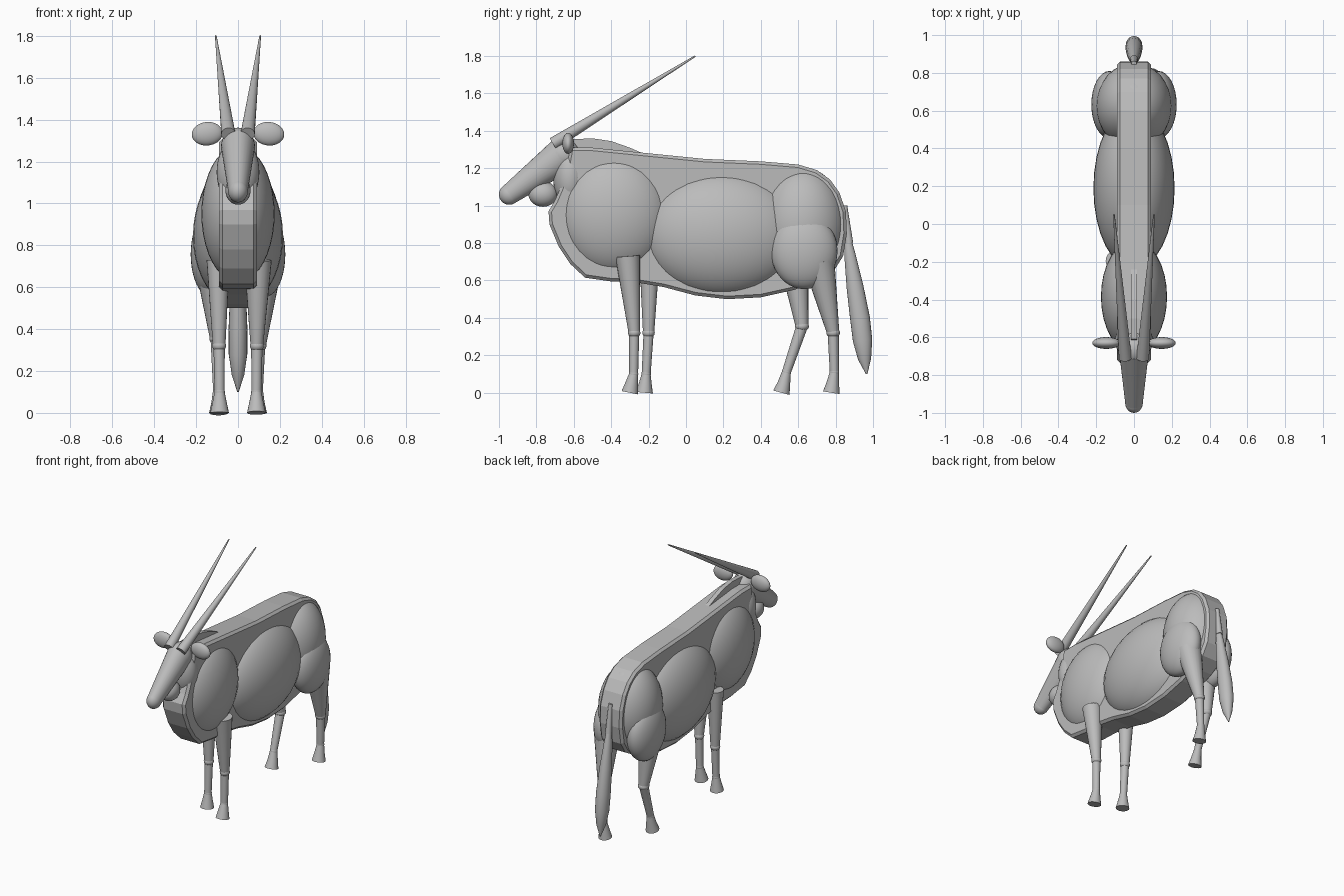
import bpy, bmesh, math
from mathutils import Vector

if "Cube" in bpy.data.objects:
    bpy.data.objects.remove(bpy.data.objects["Cube"])

grey = bpy.data.materials.new("plain grey")
grey.diffuse_color = (0.5, 0.5, 0.5, 1)
grey.use_nodes = True
grey.node_tree.nodes["Principled BSDF"].inputs["Base Color"].default_value = grey.diffuse_color


def finish(name, bm, smooth=True):
    bmesh.ops.recalc_face_normals(bm, faces=bm.faces)
    me = bpy.data.meshes.new(name)
    bm.to_mesh(me)
    bm.free()
    me.materials.append(grey)
    if smooth:
        me.shade_smooth()
        me.set_sharp_from_angle(angle=math.radians(35))
    ob = bpy.data.objects.new(name, me)
    bpy.context.collection.objects.link(ob)
    return ob


def ball(name, centre, radii, tilt=0):
    bm = bmesh.new()
    bmesh.ops.create_uvsphere(bm, u_segments=32, v_segments=20, radius=1)
    ob = finish(name, bm)
    ob.location, ob.scale, ob.rotation_euler = centre, radii, (0, tilt, 0)
    return ob


def tube(name, points, wide=1.0, sides=20):
    """Loft round rings through (x, y, z, radius) points."""
    bm = bmesh.new()
    pos = [Vector(p[:3]) for p in points]
    rings = []
    for i, p in enumerate(points):
        axis = (pos[min(i + 1, len(pos) - 1)] - pos[max(i - 1, 0)]).normalized()
        u = (Vector((1, 0, 0)) - axis * axis.x).normalized()
        v = axis.cross(u)
        rings.append([bm.verts.new(pos[i] + p[3] * (u * wide * math.cos(a) + v * math.sin(a)))
                      for a in (2 * math.pi * k / sides for k in range(sides))])
    for a, b in zip(rings, rings[1:]):
        for k in range(sides):
            j = (k + 1) % sides
            bm.faces.new((a[k], a[j], b[j], b[k]))
    bm.faces.new(rings[0])
    bm.faces.new(rings[-1])
    return finish(name, bm)


def slab(name, profile, half, bevel):
    """Extrude a (y, z) side profile across x with a narrow bevel."""
    bm = bmesh.new()
    face = bm.faces.new([bm.verts.new((-half, y, z)) for y, z in profile])
    new = bmesh.ops.extrude_face_region(bm, geom=[face])["geom"]
    bmesh.ops.translate(bm, vec=(2 * half, 0, 0), verts=[g for g in new if isinstance(g, bmesh.types.BMVert)])
    if not any(abs(f.normal.x) > 0.9 and f.calc_center_median().x < 0 for f in bm.faces):
        bm.faces.new([v for v in bm.verts if v.co.x < 0][:len(profile)])
    bmesh.ops.recalc_face_normals(bm, faces=bm.faces)
    if bevel:
        rim = [e for e in bm.edges if abs(e.verts[0].co.x - e.verts[1].co.x) < 1e-5]
        bmesh.ops.bevel(bm, geom=rim, offset=bevel, segments=1, affect='EDGES')
    return finish(name, bm, smooth=False)


# Trunk slab and the mane ridge on the neck
slab("trunk", [(-0.62, 1.31), (-0.5, 1.31), (-0.2, 1.28), (0.1, 1.25), (0.4, 1.237), (0.6, 1.22),
               (0.7, 1.19), (0.77, 1.14), (0.82, 1.07), (0.855, 0.97), (0.86, 0.85), (0.84, 0.73),
               (0.79, 0.65), (0.7, 0.6), (0.58, 0.55), (0.4, 0.51), (0.22, 0.5), (0.05, 0.52),
               (-0.12, 0.565), (-0.27, 0.59), (-0.4, 0.595), (-0.54, 0.615), (-0.62, 0.69),
               (-0.68, 0.78), (-0.73, 0.9), (-0.735, 0.97), (-0.7, 1.03), (-0.67, 1.1), (-0.64, 1.2)],
     0.09, 0.016)
slab("mane", [(-0.64, 1.29), (-0.61, 1.355), (-0.5, 1.36), (-0.4, 1.345), (-0.3, 1.31), (-0.22, 1.275),
              (-0.4, 1.26)], 0.016, 0)

# Body masses
ball("shoulders", (0, -0.385, 0.95), (0.175, 0.30, 0.325))
ball("belly", (0, 0.19, 0.845), (0.215, 0.43, 0.337))
ball("rump", (0, 0.625, 0.9), (0.2, 0.228, 0.305))
ball("neck", (0, -0.62, 1.15), (0.102, 0.09, 0.16))
ball("throat", (0, -0.765, 1.062), (0.06, 0.077, 0.068))

# Head: tapered skull with round muzzle and crown
tube("head", [(0, -0.945, 1.06, 0.055), (0, -0.66, 1.27, 0.095)], wide=0.85, sides=28)
ball("muzzle", (0, -0.945, 1.06), (0.047, 0.055, 0.055))
ball("crown", (0, -0.66, 1.27), (0.081, 0.092, 0.092))

for side, s in (("left", -1), ("right", 1)):
    ball(side + "_thigh", (s * 0.13, 0.632, 0.757), (0.096, 0.178, 0.203))
    ball(side + "_ear", (s * 0.147, -0.63, 1.333), (0.074, 0.031, 0.056), s * 0.1)
    tube(side + "_horn", [(s * 0.046, -0.71, 1.332, 0.034), (s * 0.106, 0.05, 1.80, 0.004)])


def leg(name, top, knee, ankle, hoof, radii):
    tube(name + "_upper", [(*top, radii[0]), (*knee, radii[1])])
    ball(name + "_joint", knee, (radii[1] + 0.003, radii[1] + 0.003, 0.028))
    tube(name + "_lower", [(*knee, radii[1] - 0.003), (*ankle, 0.024)])
    ball(name + "_ankle", ankle, (0.025, 0.025, 0.025))
    # hoof with flat sole
    tube(name + "_hoof", [(*ankle, 0.024), (hoof[0], (ankle[1] + hoof[1]) / 2, 0.05, 0.034), (*hoof, 0.045)])


# The legs stand in an uneven stride
leg("front_leg_right", (0.095, -0.312, 0.73), (0.09, -0.277, 0.32), (0.088, -0.28, 0.10), (0.088, -0.30, 0), (0.066, 0.030))
leg("front_leg_left", (-0.095, -0.195, 0.73), (-0.09, -0.20, 0.32), (-0.088, -0.213, 0.10), (-0.088, -0.222, 0), (0.055, 0.030))
leg("hind_leg_right", (0.125, 0.71, 0.70), (0.1, 0.787, 0.32), (0.095, 0.793, 0.11), (0.093, 0.777, 0), (0.085, 0.033))
leg("hind_leg_left", (-0.125, 0.58, 0.68), (-0.1, 0.62, 0.355), (-0.095, 0.537, 0.11), (-0.093, 0.51, 0), (0.075, 0.034))

# Tail with tuft
tube("tail", [(0, 0.848, 1.0, 0.014), (0, 0.872, 0.80, 0.022)])
tube("tail_tuft", [(0, 0.862, 0.84, 0.016), (0, 0.876, 0.74, 0.030), (0, 0.903, 0.57, 0.045), (0, 0.93, 0.40, 0.053),
                   (0, 0.944, 0.28, 0.052), (0, 0.955, 0.18, 0.035), (0, 0.966, 0.10, 0.004)], wide=0.85)
